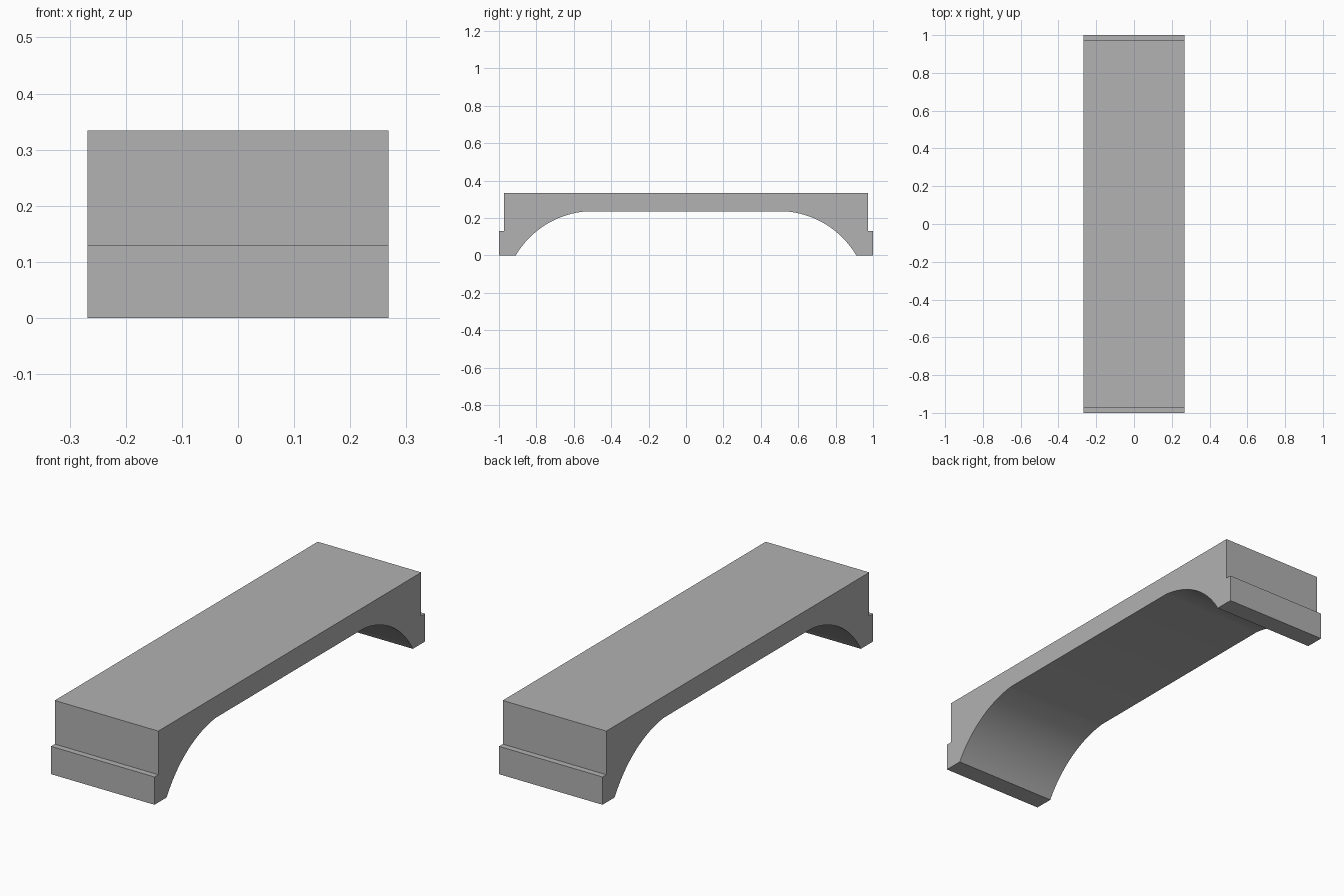
import bpy
import bmesh
import math

cube = bpy.data.objects.get("Cube")
if cube:
    bpy.data.objects.remove(cube, do_unlink=True)

HALF_WIDTH = 0.268
HEIGHT = 0.334
SOFFIT = 0.234          # underside of the deck
ARC_FOOT, ARC_TOP = 0.91, 0.545
SEGMENTS = 24

# Plain grey finish
grey = bpy.data.materials.new("plain grey")
grey.use_nodes = True
colour = (0.445, 0.445, 0.445, 1)
grey.diffuse_color = colour
grey.node_tree.nodes["Principled BSDF"].inputs["Base Color"].default_value = colour


def haunch_arc():
    """Circular haunch from the foot up to the flat soffit, as (y, z)."""
    run = ARC_FOOT - ARC_TOP
    chord_angle = math.atan2(SOFFIT, run)
    half = chord_angle - math.radians(6)
    radius = math.hypot(run, SOFFIT) / (2 * math.sin(half))
    start, end = chord_angle + half, chord_angle - half
    cy = ARC_FOOT - radius * math.sin(start)
    cz = -radius * math.cos(start)
    for i in range(SEGMENTS + 1):
        a = start + (end - start) * i / SEGMENTS
        yield cy + radius * math.sin(a), cz + radius * math.cos(a)


# Half profile: stepped end, foot, haunch; then mirrored to the other end
half_profile = [(0.972, HEIGHT), (0.972, 0.13), (1, 0.13), (1, 0)]
half_profile += list(haunch_arc())
profile = half_profile + [(-y, z) for y, z in reversed(half_profile)]

# Extrude the profile across the width
bm = bmesh.new()
side = bm.faces.new([bm.verts.new((-HALF_WIDTH, y, z)) for y, z in profile])
extruded = bmesh.ops.extrude_face_region(bm, geom=[side])["geom"]
moved = [g for g in extruded if isinstance(g, bmesh.types.BMVert)]
bmesh.ops.translate(bm, verts=moved, vec=(2 * HALF_WIDTH, 0, 0))
bmesh.ops.recalc_face_normals(bm, faces=bm.faces)

mesh = bpy.data.meshes.new("bridge_span")
bm.to_mesh(mesh)
bm.free()
mesh.materials.append(grey)
span = bpy.data.objects.new("bridge_span", mesh)
bpy.context.collection.objects.link(span)

# Smooth haunches with crisp corners
bpy.context.view_layer.objects.active = span
span.select_set(True)
bpy.ops.object.shade_smooth_by_angle(angle=math.radians(30))
